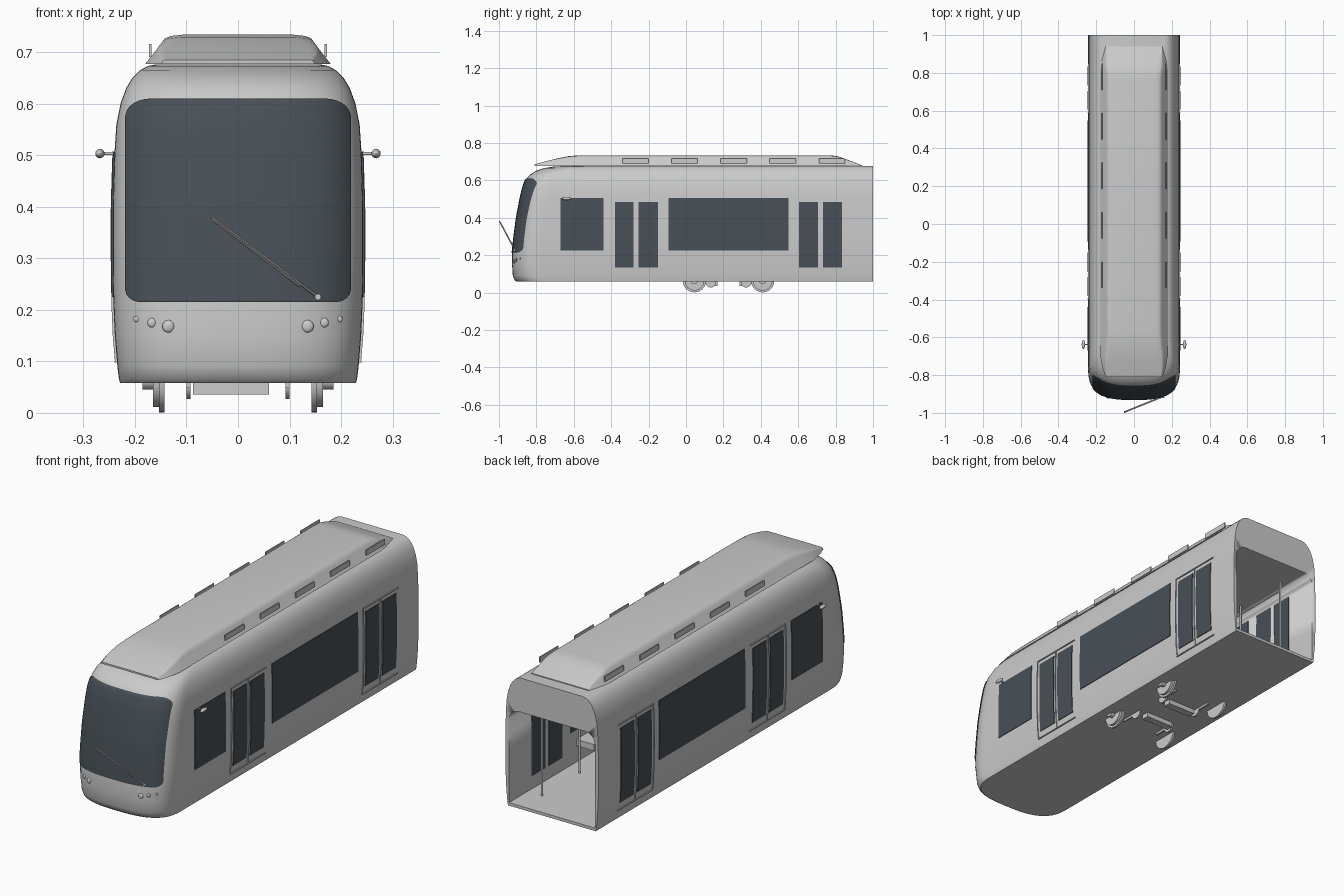
import bpy, bmesh, math
from mathutils import Vector

if "Cube" in bpy.data.objects:
    bpy.data.objects.remove(bpy.data.objects["Cube"], do_unlink=True)


def material(name, rgb):
    m = bpy.data.materials.new(name)
    m.use_nodes = True
    m.diffuse_color = (*rgb, 1)
    m.node_tree.nodes["Principled BSDF"].inputs["Base Color"].default_value = (*rgb, 1)
    return m


GREY = material("light grey paint", (0.6, 0.6, 0.6))
GLASS = material("dark glass", (0.065, 0.08, 0.093))


def finish(name, bm, mat, angle=35):
    bmesh.ops.recalc_face_normals(bm, faces=bm.faces)
    me = bpy.data.meshes.new(name)
    bm.to_mesh(me)
    bm.free()
    me.materials.append(mat)
    ob = bpy.data.objects.new(name, me)
    bpy.context.collection.objects.link(ob)
    bpy.ops.object.select_all(action="DESELECT")
    ob.select_set(True)
    bpy.context.view_layer.objects.active = ob
    bpy.ops.object.shade_smooth_by_angle(angle=math.radians(angle))
    return ob


def loft(name, rings, mat, closed=True, caps=True, angle=35):
    bm = bmesh.new()
    rows = [[bm.verts.new(p) for p in r] for r in rings]
    n = len(rows[0])
    for a, b in zip(rows, rows[1:]):
        for i in range(n if closed else n - 1):
            j = (i + 1) % n
            bm.faces.new((a[i], a[j], b[j], b[i]))
    if caps:
        bm.faces.new(rows[0])
        bm.faces.new(rows[-1])
    return finish(name, bm, mat, angle)


def box(name, lo, hi, mat=GREY):
    (x0, y0, z0), (x1, y1, z1) = lo, hi
    ring = [(x0, y0), (x1, y0), (x1, y1), (x0, y1)]
    return loft(name, [[(x, y, z) for x, y in ring] for z in (z0, z1)], mat)


def rod(name, a, b, r, sides=12):
    a, b = Vector(a), Vector(b)
    bm = bmesh.new()
    bmesh.ops.create_cone(bm, cap_ends=True, segments=sides, radius1=r, radius2=r, depth=(b - a).length)
    turn = Vector((0, 0, 1)).rotation_difference(b - a).to_matrix()
    for v in bm.verts:
        v.co = turn @ v.co + (a + b) / 2
    return finish(name, bm, GREY)


def ball(name, at, size):
    bm = bmesh.new()
    bmesh.ops.create_uvsphere(bm, u_segments=20, v_segments=12, radius=1)
    for v in bm.verts:
        v.co = Vector(c * s for c, s in zip(v.co, size)) + Vector(at)
    return finish(name, bm, GREY)


# Body shape: height, half width, nose position
LEVELS = [(.058, .229, -.905), (.066, .231, -.916), (.09, .234, -.926), (.15, .239, -.93),
          (.22, .242, -.929), (.3, .243, -.92), (.4, .243, -.907), (.5, .24, -.888),
          (.56, .236, -.874), (.6, .228, -.86), (.63, .217, -.835), (.65, .205, -.805),
          (.665, .19, -.76), (.673, .175, -.71), (.676, .16, -.66)]
POWER, CORNER = 2.8, .16


def shape(z):
    for (z0, w0, f0), (z1, w1, f1) in zip(LEVELS, LEVELS[1:]):
        if z <= z1:
            k = (z - z0) / (z1 - z0)
            return w0 + k * (w1 - w0), f0 + k * (f1 - f0)
    return LEVELS[-1][1:]


def nose(t, z, off=0):
    w, f = shape(z)
    c, s = math.cos(t), max(0, math.sin(t))
    x = math.copysign(abs(c) ** (2 / POWER), c) * (w + off)
    return x, f - off + CORNER * (1 - s ** (2 / POWER)), z


# Body shell
N = 48
rings = []
for z, w, f in LEVELS:
    ring = [nose(math.pi * i / N, z) for i in range(N + 1)]
    rings.append([(w, 1, z)] + ring + [(-w, 1, z)])
body = loft("body_shell", rings, GREY)

# Hollow cabin, open at the back with rounded upper corners
profile = [(-.224, .072), (.224, .072)]
for s, start in ((1, 0), (-1, 90)):
    for i in range(9):
        a = math.radians(start + i * 90 / 8)
        profile.append((s * .174 + .05 * math.cos(a), .465 + .05 * math.sin(a)))
cutter = loft("cabin_cutter", [[(x, y, z) for x, z in profile] for y in (-.74, 1.1)], GREY)
cutter.hide_render = True
mod = body.modifiers.new("cabin", "BOOLEAN")
mod.operation, mod.solver, mod.object = "DIFFERENCE", "EXACT", cutter
bpy.context.view_layer.objects.active = body
bpy.ops.object.modifier_apply(modifier=mod.name)
bpy.data.objects.remove(cutter, do_unlink=True)

# Windscreen wrapped around the nose with rounded corners
Z0, Z1, HALF = .215, .61, .219
rows = []
for i in range(33):
    z = Z0 + (Z1 - Z0) * (1 - math.cos(math.pi * i / 32)) / 2
    low, high = max(0, 1 - (z - Z0) / .025), max(0, 1 - (Z1 - z) / .035)
    half = HALF - .03 * (1 - math.sqrt(1 - low * low)) - .05 * (1 - math.sqrt(1 - high * high))
    t0 = math.acos((half / (shape(z)[0] + .003)) ** (POWER / 2))
    rows.append([nose(t0 + (math.pi - 2 * t0) * j / 40, z, .003) for j in range(41)])
loft("windscreen", rows, GLASS, closed=False, caps=False)


# Side panels follow the curve of the wall
def side_panel(name, s, y0, y1, z0, z1, mat, off=.003):
    rings = []
    for i in range(9):
        z = z0 + (z1 - z0) * i / 8
        x = shape(z)[0]
        rings.append([(s * (x + d), y, z) for d, y in
                      ((-.002, y0), (off, y0), (off, y1), (-.002, y1))])
    return loft(name, rings, mat)


WINDOWS = [(-.67, -.44, .225, .505), (-.093, .547, .225, .505)]
DOORS = [-.397, .588]
for s, side in ((1, "left"), (-1, "right")):
    panes = list(WINDOWS)
    for d in DOORS:
        panes += [(d + .017, d + .117, .133, .485), (d + .144, d + .246, .133, .485)]
        # Door rails and centre seam
        for z in (.1, .505):
            side_panel(side + "_door_rail", s, d, d + .262, z - .002, z + .002, GREY, .005)
        for y in (d, d + .13):
            side_panel(side + "_door_seam", s, y - .0015, y + .0015, .1, .505, GREY, .004)
    for y0, y1, z0, z1 in panes:
        side_panel(side + "_window", s, y0, y1, z0, z1, GLASS)
        xs = sorted((s * .222, s * .225))
        box(side + "_inner_window", (xs[0], y0, z0), (xs[1], y1, min(z1, .49)), GLASS)

    # Mirror
    rod(side + "_mirror_arm", (s * .235, -.638, .503), (s * .268, -.638, .503), .003)
    ball(side + "_mirror", (s * .268, -.638, .503), (.009, .024, .009))

    # Headlights sit half sunk in the nose
    for x, z, r in ((.135, .168, .012), (.167, .175, .009), (.197, .182, .006)):
        t = math.acos((x / shape(z)[0]) ** (POWER / 2))
        p = nose(t, z)
        ball(side + "_headlight", (s * p[0], p[1], z), (r, r * .5, r))

    # Roof vents
    for k in range(5):
        y = -.34 + k * .2625
        xs = sorted((s * .168, s * .173))
        box(side + "_roof_vent", (xs[0], y, .691), (xs[1], y + .14, .716))

    # Cabin poles and bench
    for y in (-.4, -.13, .58, .86):
        rod(side + "_pole", (s * .15, y, .07), (s * .15, y, .515), .005)
    rod(side + "_hand_rail", (s * .15, -.4, .47), (s * .15, .86, .47), .004)
    xs = sorted((s * .13, s * .223))
    box(side + "_bench", (xs[0], -.06, .15), (xs[1], .5, .18))

# Roof equipment fairing: position, half width, height
rings = []
for y, w, h in ((-.81, .15, .008), (-.76, .168, .022), (-.69, .18, .04), (-.63, .18, .052), (-.57, .18, .057),
                (.77, .18, .057), (.81, .18, .052), (.84, .177, .042), (.94, .15, .004)):
    half = [(w, 0), (w - .55 * h, .7 * h), (w - .66 * h, .86 * h), (w - .85 * h, .95 * h), (w - 1.3 * h, h)]
    ring = half + [(-x, z) for x, z in reversed(half)]
    rings.append([(x, y, .677 + z) for x, z in ring])
loft("roof_fairing", rings, GREY)

# Wiper
rod("wiper_arm", (.155, -.915, .225), (-.052, -.998, .381), .0025, 8)
rod("wiper_blade", (.12, -.925, .247), (-.05, -.994, .377), .0035, 8)
rod("wiper_pivot", (.155, -.9, .225), (.155, -.922, .225), .006)


# Bogie: only the part below the floor shows
def under_disc(name, x0, x1, y, z, r):
    bm = bmesh.new()
    rows = []
    for x in (x0, x1):
        rows.append([bm.verts.new((x, y + r * math.cos(a), z + r * math.sin(a)))
                     for a in (2 * math.pi * i / 32 for i in range(32))])
    for i in range(32):
        j = (i + 1) % 32
        bm.faces.new((rows[0][i], rows[0][j], rows[1][j], rows[1][i]))
    for r_ in rows:
        bm.faces.new(r_)
    bmesh.ops.bisect_plane(bm, geom=bm.verts[:] + bm.edges[:] + bm.faces[:],
                           plane_co=(0, 0, .062), plane_no=(0, 0, 1), clear_outer=True)
    return finish(name, bm, GREY)


for s in (1, -1):
    for y, inward in ((.045, 1), (.41, -1)):
        under_disc("wheel_flange", s * .143, s * .153, y, .063, .062)
        under_disc("wheel_tread", s * .153, s * .165, y, .063, .052)
        under_disc("axle_box", s * .165, s * .185, y, .063, .018)
        under_disc("brake_disc", s * .092, s * .1, y + inward * .088, .055, .028)
        box("bogie_link", (s * .096 - .004, min(y, y + inward * .09), .048),
            (s * .096 + .004, max(y, y + inward * .09), .06))
for y in (.15, .305):
    box("bogie_motor", (-.087, y - .018, .036), (.06, y + .018, .06))
